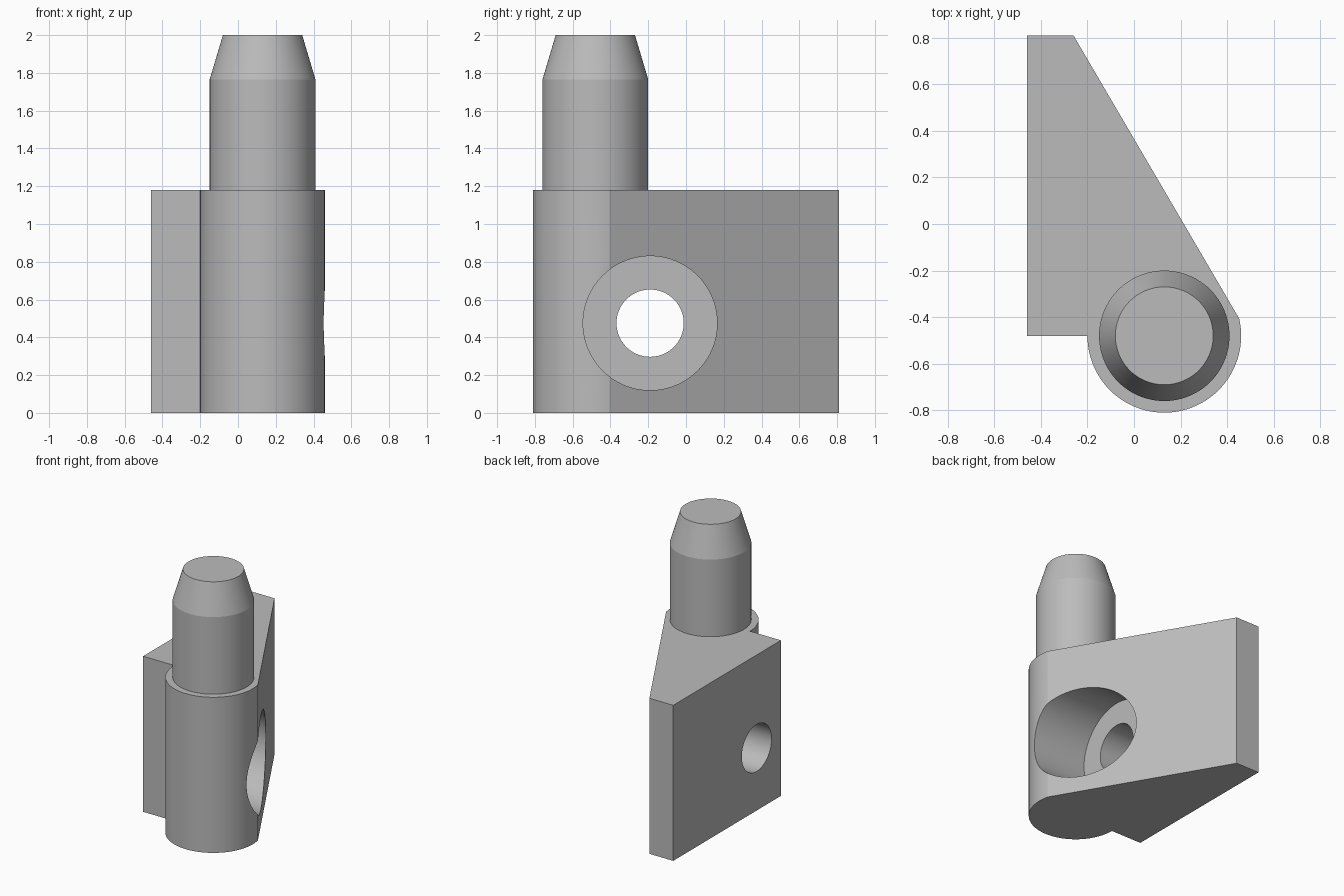
import bpy, bmesh, math

cube = bpy.data.objects.get("Cube")
if cube:
    bpy.data.objects.remove(cube, do_unlink=True)

# Single flat grey
grey = bpy.data.materials.new("plain grey")
grey.use_nodes = True
grey.diffuse_color = (0.5, 0.5, 0.5, 1)
grey.node_tree.nodes["Principled BSDF"].inputs["Base Color"].default_value = (0.5, 0.5, 0.5, 1)

PX, PY = 0.13, -0.48        # pin and boss axis
BODY_H = 1.18
BORE_Y, BORE_Z = -0.19, 0.475


def loft(name, rings):
    """Solid through matching rings of points, capped at both ends."""
    bm = bmesh.new()
    loops = [[bm.verts.new(p) for p in ring] for ring in rings]
    n = len(loops[0])
    for a, b in zip(loops, loops[1:]):
        for i in range(n):
            j = (i + 1) % n
            bm.faces.new((a[i], a[j], b[j], b[i]))
    bm.faces.new(loops[0][::-1])
    bm.faces.new(loops[-1])
    bmesh.ops.recalc_face_normals(bm, faces=bm.faces)
    mesh = bpy.data.meshes.new(name)
    bm.to_mesh(mesh)
    bm.free()
    obj = bpy.data.objects.new(name, mesh)
    bpy.context.collection.objects.link(obj)
    mesh.materials.append(grey)
    return obj


def circle(radius, count=96):
    steps = [math.tau * i / count for i in range(count)]
    return [(radius * math.cos(a), radius * math.sin(a)) for a in steps]


def select_only(obj):
    bpy.ops.object.select_all(action='DESELECT')
    obj.select_set(True)
    bpy.context.view_layer.objects.active = obj


def smooth(obj):
    select_only(obj)
    bpy.ops.object.shade_smooth_by_angle(angle=math.radians(12))


# Wedge body with a rounded boss at its front corner
outline = [(-0.26, 0.81), (-0.46, 0.81), (-0.46, PY)]
start, end, steps = math.pi, math.tau + math.radians(13), 56
for i in range(steps + 1):
    a = start + (end - start) * i / steps
    outline.append((PX + 0.33 * math.cos(a), PY + 0.33 * math.sin(a)))
body = loft("wedge_body", [[(x, y, z) for x, y in outline] for z in (0, BODY_H)])

# Cross hole and its wide counterbore
for name, radius, x0, x1 in (("cross_hole_cutter", 0.178, -0.7, 0.7),
                             ("counterbore_cutter", 0.355, 0.0, 0.8)):
    cutter = loft(name, [[(x, BORE_Y + u, BORE_Z + v) for u, v in circle(radius)]
                         for x in (x0, x1)])
    cutter.hide_render = True
    mod = body.modifiers.new(name, 'BOOLEAN')
    mod.operation = 'DIFFERENCE'
    mod.solver = 'EXACT'
    mod.object = cutter
    select_only(body)
    bpy.ops.object.modifier_apply(modifier=mod.name)
    bpy.data.objects.remove(cutter, do_unlink=True)
smooth(body)

# Upright pin with a tapered tip
pin = loft("tapered_pin", [[(PX + u, PY + v, z) for u, v in circle(r)]
                           for r, z in ((0.28, BODY_H), (0.28, 1.765), (0.21, 2.0))])
smooth(pin)
